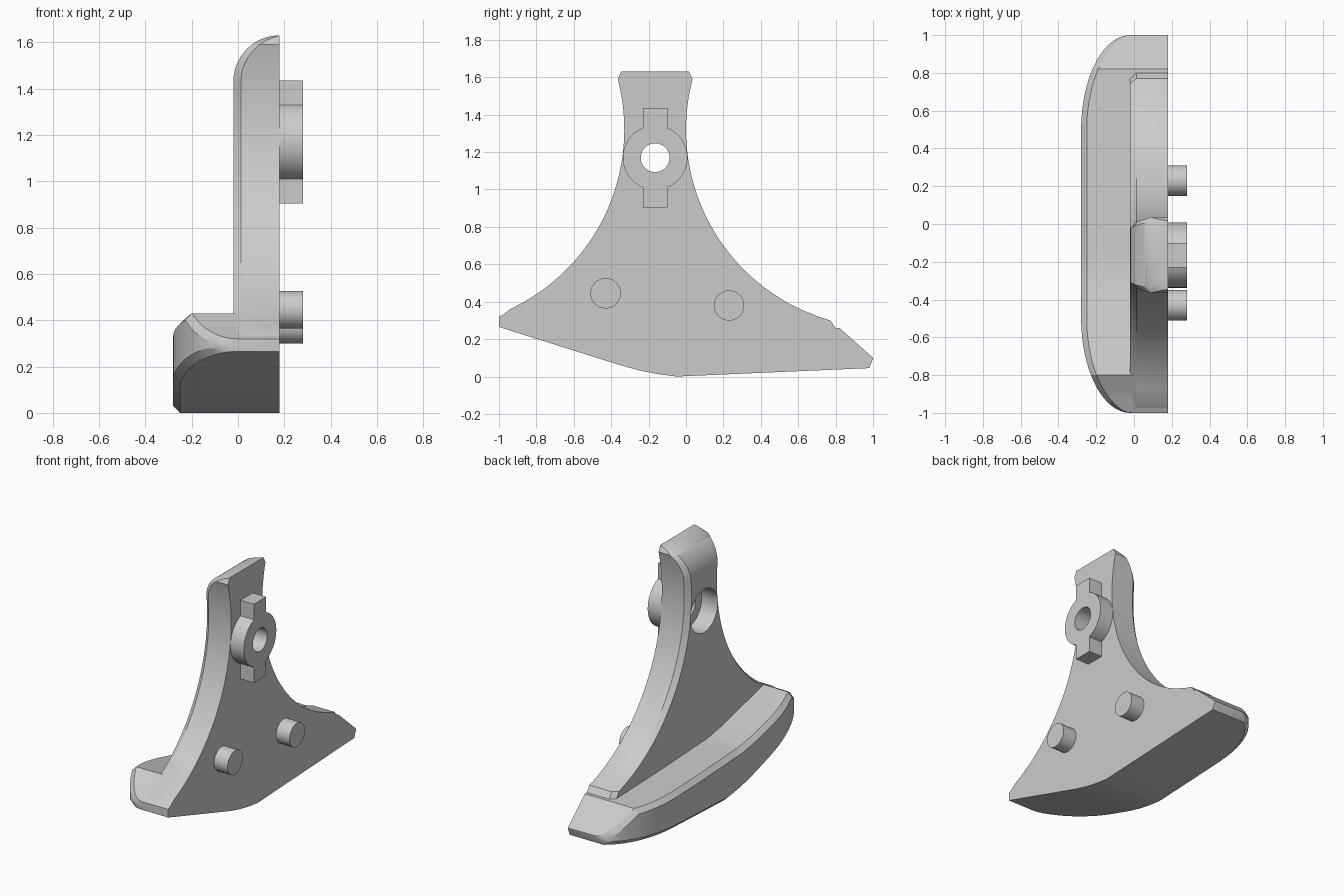
import bpy, bmesh, math
from mathutils import Matrix, Vector

cube = bpy.data.objects.get("Cube")
if cube:
    bpy.data.objects.remove(cube, do_unlink=True)

grey = bpy.data.materials.new("light grey")
grey.use_nodes = True
grey.diffuse_color = (0.6, 0.6, 0.6, 1)
grey.node_tree.nodes["Principled BSDF"].inputs["Base Color"].default_value = (0.6, 0.6, 0.6, 1)

BACK = 0.18            # flat mounting face
AXIS_Y, BORE_Z = -0.165, 1.17


def finish(name, bm):
    bmesh.ops.recalc_face_normals(bm, faces=bm.faces)
    mesh = bpy.data.meshes.new(name)
    bm.to_mesh(mesh)
    bm.free()
    mesh.materials.append(grey)
    obj = bpy.data.objects.new(name, mesh)
    bpy.context.collection.objects.link(obj)
    return obj


def loft(name, sections):
    """Skin a list of closed sections and cap both ends."""
    bm = bmesh.new()
    rings = [[bm.verts.new(p) for p in s] for s in sections]
    n = len(rings[0])
    for a, b in zip(rings, rings[1:]):
        for i in range(n):
            j = (i + 1) % n
            bm.faces.new((a[i], a[j], b[j], b[i]))
    bm.faces.new(rings[0])
    bm.faces.new(rings[-1])
    return finish(name, bm)


def cylinder(name, y, z, r, x0, x1):
    bm = bmesh.new()
    m = Matrix.Translation(((x0 + x1) / 2, y, z)) @ Matrix.Rotation(math.pi / 2, 4, 'Y')
    bmesh.ops.create_cone(bm, cap_ends=True, segments=48, radius1=r, radius2=r,
                          depth=x1 - x0, matrix=m)
    return finish(name, bm)


def box(name, lo, hi):
    lo, hi = Vector(lo), Vector(hi)
    bm = bmesh.new()
    m = Matrix.Translation((lo + hi) / 2) @ Matrix.Diagonal((*(hi - lo), 1))
    bmesh.ops.create_cube(bm, size=1, matrix=m)
    return finish(name, bm)


def combine(obj, tool, operation):
    mod = obj.modifiers.new("combine", 'BOOLEAN')
    mod.operation, mod.solver, mod.object = operation, 'EXACT', tool
    bpy.context.view_layer.objects.active = obj
    bpy.ops.object.modifier_apply(modifier=mod.name)
    bpy.data.objects.remove(tool, do_unlink=True)


def interp(points, t):
    for (a, va), (b, vb) in zip(points, points[1:]):
        if t <= b:
            return va + (vb - va) * max(0, t - a) / (b - a)
    return points[-1][1]


# Foot: sections along y with a rounded plan and chamfered long edges
UNDERSIDE = [(-1, .265), (-.35, .06), (-.25, .033), (-.15, .013), (-.05, .0),
             (.98, .045), (1, .095)]
SHELF = [(-1, .32), (-.9, .37), (-.8, .43), (-.5, .36), (-.35, .323), (-.2, .298),
         (.3, .275), (.82, .26), (1, .1)]


def foot_section(y):
    t = max(0, (abs(y) - 0.5) / 0.5)
    front = -0.02 - 0.26 * math.sqrt(max(0, 1 - t * t))
    lo, hi = interp(UNDERSIDE, y), interp(SHELF, y)
    c = min(0.03, (hi - lo) * 0.3)
    return [(BACK, y, lo), (front + c, y, lo), (front, y, lo + c),
            (front, y, hi - c), (front + c, y, hi), (BACK, y, hi)]


ends = [0.5 + 0.5 * math.sin(math.pi / 2 * i / 16) for i in range(17)]
stations = {round(s * e, 4) for s in (-1, 1) for e in ends}
stations |= {y for y, _ in UNDERSIDE + SHELF}
foot = loft("foot", [foot_section(y) for y in sorted(stations)])


# Upright web: sections up z between two mirrored arcs, rounded over at the top
def web_section(z):
    half = 1.225 - math.sqrt(max(0, 1.1236 - (z - 1.32) ** 2))
    if z > 1.59:
        half -= 0.03 * (z - 1.59) / 0.04
    left, right = max(AXIS_Y - half, -0.99), min(AXIS_Y + half, 0.80)
    if z < 0.28:
        left = -0.9
    t = min(1, max(0, (z - 1.43) / 0.2))
    front = BACK - 0.2 * math.sqrt(max(0.0004, 1 - t * t))
    c = min(0.033, (BACK - front) * 0.8)
    return [(BACK, left, z), (front + c, left, z), (front, left + 0.03, z),
            (front, right - 0.03, z), (front + c, right, z), (BACK, right, z)]


heights = [0.26, 0.30] + [0.32 + (1.43 - 0.32) * i / 28 for i in range(29)]
heights += [1.43 + 0.2 * math.sin(math.pi / 2 * i / 14) for i in range(1, 15)] + [1.59]
web = loft("upright_web", [web_section(z) for z in sorted(heights)])

# Round socket from the front and a narrow bore right through
combine(web, cylinder("socket_cutter", AXIS_Y, BORE_Z, 0.145, -0.2, 0.10), 'DIFFERENCE')
combine(web, cylinder("bore_cutter", AXIS_Y, BORE_Z, 0.077, -0.2, 0.4), 'DIFFERENCE')

# Keyed boss around the bore
boss = cylinder("keyed_boss", AXIS_Y, BORE_Z, 0.173, BACK, 0.28)
combine(boss, box("key_bar", (BACK, AXIS_Y - 0.065, 0.905), (0.28, AXIS_Y + 0.065, 1.435)), 'UNION')
combine(boss, cylinder("bore_cutter", AXIS_Y, BORE_Z, 0.077, 0.0, 0.4), 'DIFFERENCE')

# Locating pegs
pegs = [cylinder(n, y, z, 0.081, BACK, 0.28)
        for n, y, z in (("front_peg", -0.43, 0.445), ("rear_peg", 0.23, 0.38))]

# Smooth the curves, keep the creases
bpy.ops.object.select_all(action='DESELECT')
for obj in [foot, web, boss] + pegs:
    obj.select_set(True)
bpy.context.view_layer.objects.active = foot
bpy.ops.object.shade_smooth_by_angle(angle=math.radians(28))
